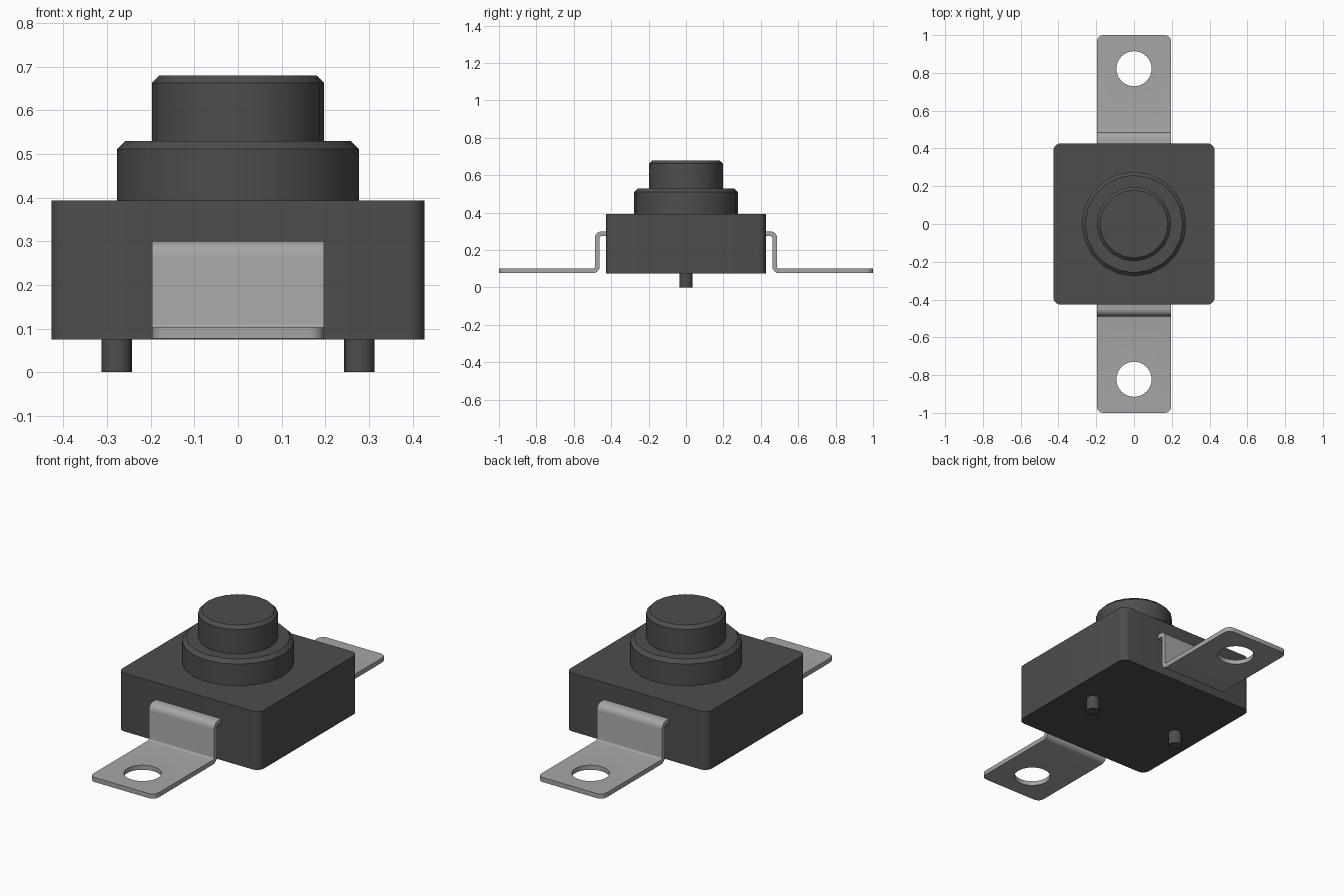
import bpy, bmesh, math
from mathutils import Matrix

cube = bpy.data.objects.get("Cube")
if cube:
    bpy.data.objects.remove(cube, do_unlink=True)


def material(name, value):
    m = bpy.data.materials.new(name)
    m.use_nodes = True
    colour = (value, value, value, 1)
    m.diffuse_color = colour
    m.node_tree.nodes["Principled BSDF"].inputs["Base Color"].default_value = colour
    return m


PLASTIC = material("dark grey plastic", 0.075)
METAL = material("light grey metal", 0.38)


def finish(bm, name, mat):
    bmesh.ops.recalc_face_normals(bm, faces=bm.faces)
    mesh = bpy.data.meshes.new(name)
    bm.to_mesh(mesh)
    bm.free()
    mesh.materials.append(mat)
    ob = bpy.data.objects.new(name, mesh)
    bpy.context.collection.objects.link(ob)
    return ob


def smooth(ob):
    bpy.ops.object.select_all(action='DESELECT')
    ob.select_set(True)
    bpy.context.view_layer.objects.active = ob
    bpy.ops.object.shade_smooth_by_angle(angle=math.radians(30))


def cylinder(name, x, y, radius, z0, z1, sides, chamfer=0.0, mat=PLASTIC):
    bm = bmesh.new()
    bmesh.ops.create_cone(bm, cap_ends=True, segments=sides, radius1=radius,
                          radius2=radius, depth=z1 - z0,
                          matrix=Matrix.Translation((x, y, (z0 + z1) / 2)))
    if chamfer:
        rim = [e for e in bm.edges if all(v.co.z > z1 - 1e-4 for v in e.verts)]
        bmesh.ops.bevel(bm, geom=rim, offset=chamfer, segments=1, affect='EDGES')
    ob = finish(bm, name, mat)
    smooth(ob)
    return ob


def round_edges(bm, edges, radius, segments):
    bmesh.ops.bevel(bm, geom=edges, offset=radius, segments=segments,
                    profile=0.5, affect='EDGES')


# Housing: square block with rounded vertical corners
bm = bmesh.new()
bmesh.ops.create_cube(bm, size=1, matrix=Matrix.Translation((0, 0, 0.234))
                      @ Matrix.Diagonal((0.854, 0.854, 0.318, 1)))
round_edges(bm, [e for e in bm.edges
                 if abs(e.verts[0].co.z - e.verts[1].co.z) > 0.1], 0.04, 5)
smooth(finish(bm, "housing", PLASTIC))

# Collar, push button and locating pins
cylinder("collar", 0, 0, 0.277, 0.385, 0.53, 20, 0.019)
cylinder("push_button", 0, 0, 0.197, 0.52, 0.68, 20, 0.017)
for side, x in (("left", 0.278), ("right", -0.278)):
    cylinder(side + "_pin", x, 0, 0.035, 0, 0.085, 16)


# Bent sheet terminal: corner points (y, z, bend radius) swept across the width
PROFILE = [(0.41, 0.300, 0), (0.487, 0.300, 0.036), (0.487, 0.102, 0.01),
           (1.0, 0.102, 0), (1.0, 0.077, 0), (0.462, 0.077, 0.034),
           (0.462, 0.275, 0.011), (0.41, 0.275, 0)]


def terminal(name, turn):
    bm = bmesh.new()
    verts = [bm.verts.new((-0.197, y, z)) for y, z, r in PROFILE]
    face = bm.faces.new(verts)
    out = bmesh.ops.extrude_face_region(bm, geom=[face])["geom"]
    bmesh.ops.translate(bm, vec=(0.394, 0, 0),
                        verts=[g for g in out if isinstance(g, bmesh.types.BMVert)])
    bmesh.ops.recalc_face_normals(bm, faces=bm.faces)
    # Round each bend
    for y, z, r in PROFILE:
        if r:
            bend = [e for e in bm.edges if all(
                abs(v.co.y - y) < 1e-4 and abs(v.co.z - z) < 1e-4 for v in e.verts)]
            round_edges(bm, bend, r, 5)
    # Round the two corners of the free end
    corners = [e for e in bm.edges if all(v.co.y > 0.999 for v in e.verts)
               and abs(e.verts[0].co.x - e.verts[1].co.x) < 1e-4]
    round_edges(bm, corners, 0.035, 4)
    ob = finish(bm, name, METAL)

    # Punch the mounting hole
    cutter = cylinder("hole_cutter", 0, 0.822, 0.093, 0.03, 0.15, 32, mat=METAL)
    cutter.hide_render = True
    mod = ob.modifiers.new("hole", 'BOOLEAN')
    mod.operation = 'DIFFERENCE'
    mod.solver = 'EXACT'
    mod.object = cutter
    bpy.context.view_layer.objects.active = ob
    bpy.ops.object.modifier_apply(modifier=mod.name)
    bpy.data.objects.remove(cutter, do_unlink=True)
    ob.data.transform(Matrix.Rotation(turn, 4, 'Z'))
    smooth(ob)


terminal("rear_terminal", 0)
terminal("front_terminal", math.pi)
